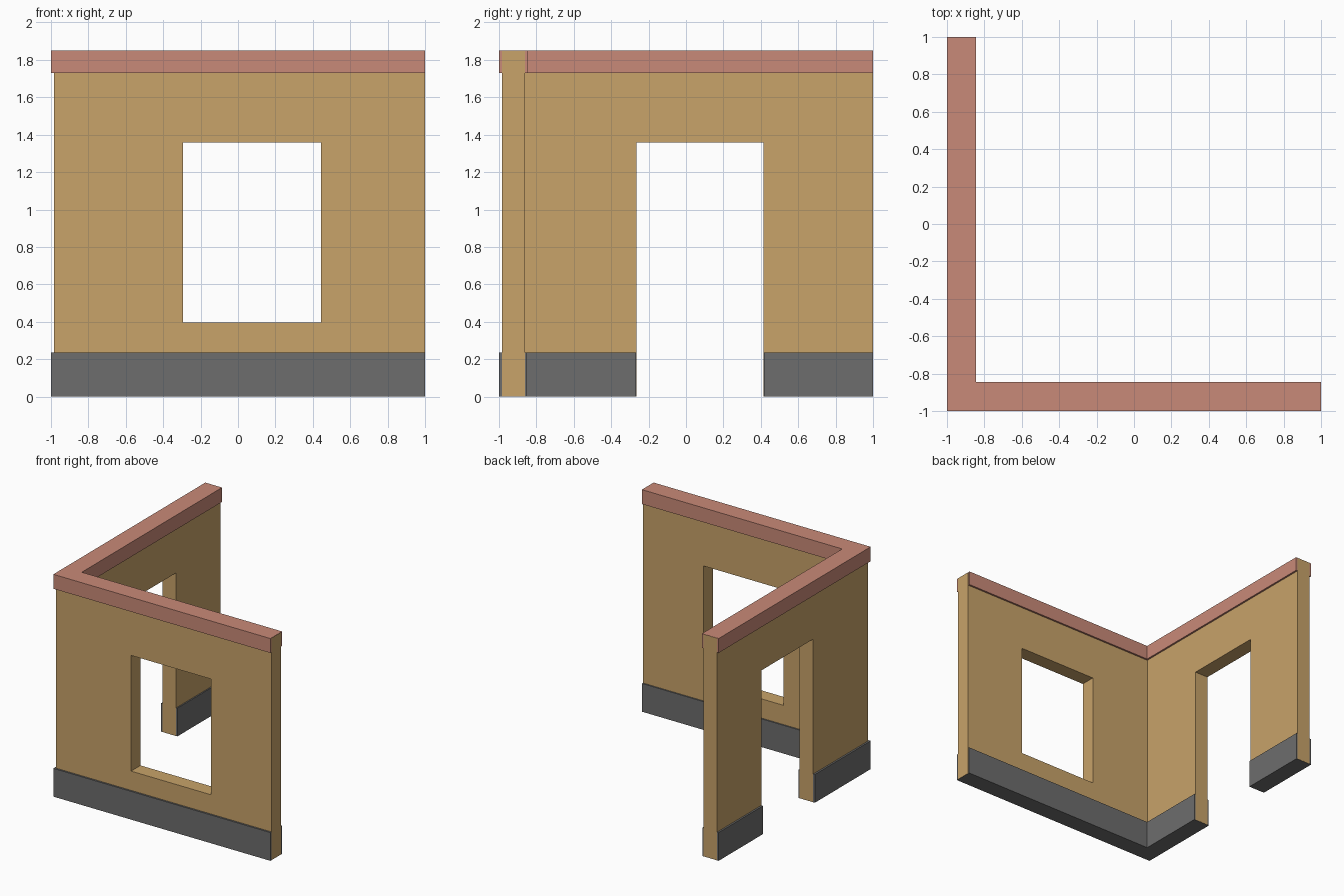
import bpy, bmesh

if "Cube" in bpy.data.objects:
    bpy.data.objects.remove(bpy.data.objects["Cube"])


def material(name, rgb):
    m = bpy.data.materials.new(name)
    m.diffuse_color = (*rgb, 1.0)
    m.use_nodes = True
    m.node_tree.nodes["Principled BSDF"].inputs["Base Color"].default_value = m.diffuse_color
    return m


TAN = material("tan_plaster", (0.578, 0.366, 0.144))
GREY = material("grey_plinth", (0.153, 0.153, 0.153))
PINK = material("terracotta_coping", (0.584, 0.254, 0.188))


def prism(name, outline, z0, z1, mat=None):
    """Extrude a flat outline from z0 up to z1."""
    bm = bmesh.new()
    face = bm.faces.new([bm.verts.new((x, y, z0)) for x, y in outline])
    top = bmesh.ops.extrude_face_region(bm, geom=[face])["geom"]
    for v in top:
        if isinstance(v, bmesh.types.BMVert):
            v.co.z = z1
    bmesh.ops.recalc_face_normals(bm, faces=bm.faces)
    me = bpy.data.meshes.new(name)
    bm.to_mesh(me)
    bm.free()
    if mat:
        me.materials.append(mat)
    ob = bpy.data.objects.new(name, me)
    bpy.context.collection.objects.link(ob)
    return ob


def corner(outer, inner, end):
    """L-shaped plan: front wall along x, left wall along y."""
    return [(outer, outer), (end, outer), (end, inner),
            (inner, inner), (inner, end), (outer, end)]


def rect(x0, x1, y0, y1):
    return [(x0, y0), (x1, y0), (x1, y1), (x0, y1)]


def cut(ob, cutter):
    mod = ob.modifiers.new("opening", 'BOOLEAN')
    mod.operation = 'DIFFERENCE'
    mod.solver = 'EXACT'
    mod.object = cutter
    bpy.context.view_layer.objects.active = ob
    bpy.ops.object.modifier_apply(modifier=mod.name)
    bpy.data.objects.remove(cutter, do_unlink=True)


# Wall core; its ends show just proud of the plinth and coping ends
E = 0.0015
wall = prism("corner_wall", corner(-0.985, -0.861, 1.0), E, 1.85 - E, TAN)
cut(wall, prism("window_cutter", rect(-0.295, 0.443, -1.2, -0.7), 0.395, 1.358))
cut(wall, prism("door_cutter", rect(-1.2, -0.7, -0.265, 0.415), -0.2, 1.358))

# Plinth with the doorway gap
plinth = prism("plinth", corner(-1.0, -0.85, 1.0 - E), 0.0, 0.235, GREY)
cut(plinth, prism("plinth_cutter", rect(-1.2, -0.7, -0.265 - E, 0.415 + E), -0.2, 0.6))

# Coping along the wall tops
prism("coping", corner(-1.0, -0.846, 1.0 - E), 1.73, 1.85, PINK)
